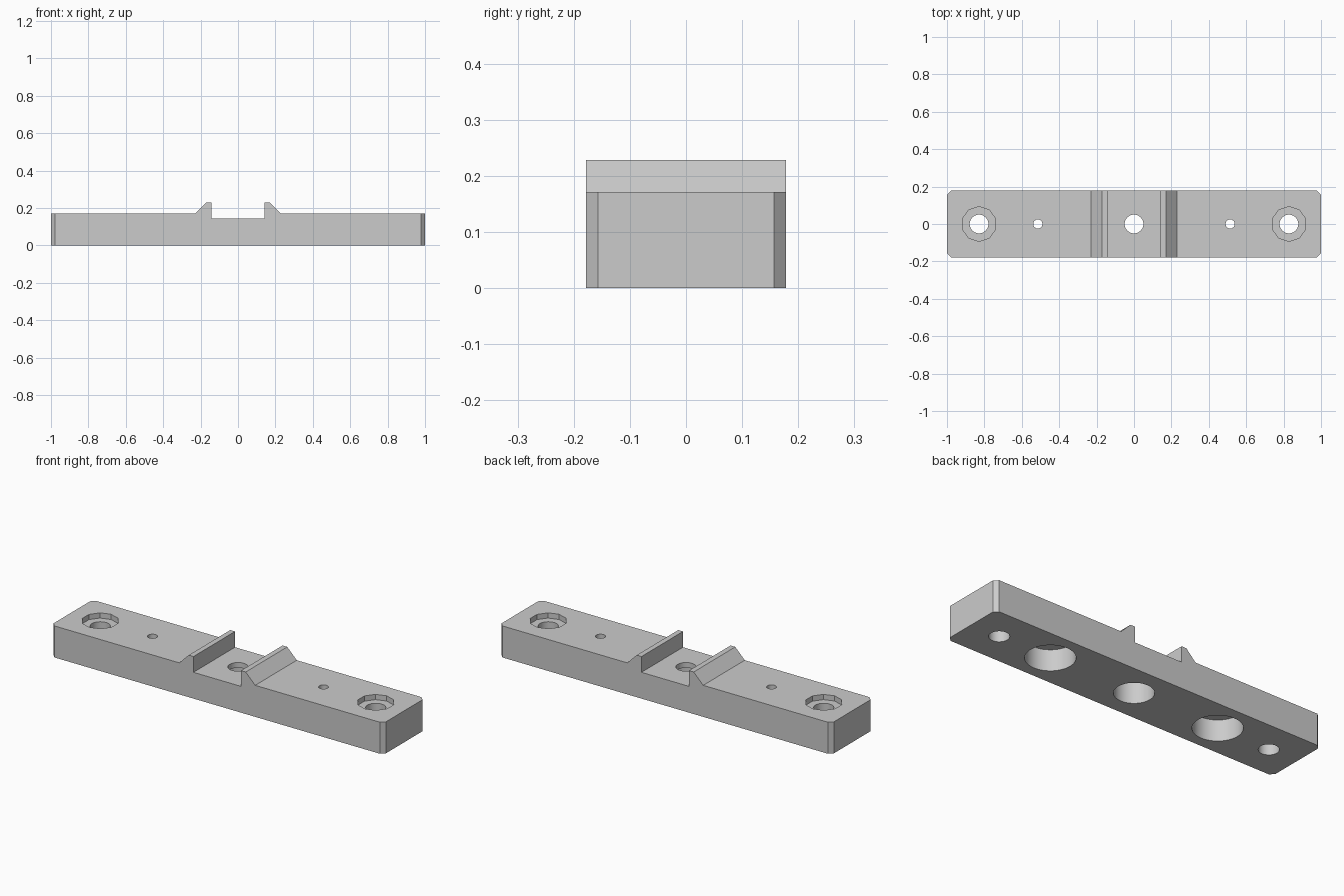
import bpy, bmesh, math

cube = bpy.data.objects.get("Cube")
if cube:
    bpy.data.objects.remove(cube, do_unlink=True)

MM = 2 / 70                      # part is laid out on a 70 unit long bar
WIDTH, HEIGHT = 12.5, 6

grey = bpy.data.materials.new("light grey")
grey.use_nodes = True
colour = (0.6, 0.6, 0.6, 1)
grey.diffuse_color = colour
grey.node_tree.nodes["Principled BSDF"].inputs["Base Color"].default_value = colour

# Bar with centre slot and two clip ridges: half profile mirrored, then extruded in y
half = [(35, 0), (35, HEIGHT), (8, HEIGHT), (6, 8), (5, 8), (5, 5)]
profile = half + [(-x, z) for x, z in reversed(half)]
bm = bmesh.new()
face = bm.faces.new([bm.verts.new((x * MM, -WIDTH / 2 * MM, z * MM)) for x, z in profile])
extruded = bmesh.ops.extrude_face_region(bm, geom=[face])["geom"]
bmesh.ops.translate(bm, vec=(0, WIDTH * MM, 0),
                    verts=[v for v in extruded if isinstance(v, bmesh.types.BMVert)])

# Chamfered upright corners
corners = [e for e in bm.edges
           if all(abs(v.co.x) > 0.99 for v in e.verts)
           and abs(e.verts[0].co.z - e.verts[1].co.z) > 0.1]
bmesh.ops.bevel(bm, geom=corners, offset=0.75 * MM, segments=1, affect='EDGES')
bmesh.ops.recalc_face_normals(bm, faces=bm.faces[:])
mesh = bpy.data.meshes.new("mounting_bar")
bm.to_mesh(mesh)
bm.free()
bar = bpy.data.objects.new("mounting_bar", mesh)
bpy.context.collection.objects.link(bar)
mesh.materials.append(grey)


def bore(x, radius, bottom, top, sides=48):
    """Cut an upright hole through the bar between two heights."""
    bpy.ops.mesh.primitive_cylinder_add(
        vertices=sides, radius=radius * MM, depth=(top - bottom) * MM,
        location=(x * MM, 0, (top + bottom) / 2 * MM))
    cutter = bpy.context.object
    cutter.name = "hole_cutter"
    cutter.hide_render = True
    cutter.data.materials.append(grey)
    bpy.context.view_layer.objects.active = bar
    mod = bar.modifiers.new("hole", 'BOOLEAN')
    mod.operation, mod.solver, mod.object = 'DIFFERENCE', 'EXACT', cutter
    bpy.ops.object.modifier_apply(modifier=mod.name)
    bpy.data.objects.remove(cutter, do_unlink=True)


for side in (-1, 1):
    # Screw hole with ten-sided recess
    bore(side * 29, 1.75, -1, 9)
    bore(side * 29, 3.25, HEIGHT - 1, 9, sides=10)
    # Pin hole above a wide blind bore
    bore(side * 18, 0.85, -1, 9)
    bore(side * 18, 4.25, -1, 4)

# Centre hole with counterbore underneath
bore(0, 1.75, -1, 9)
bore(0, 3.4, -1, 4)

bpy.ops.object.select_all(action='DESELECT')
bar.select_set(True)
bpy.context.view_layer.objects.active = bar
bpy.ops.object.shade_smooth_by_angle(angle=math.radians(25))
